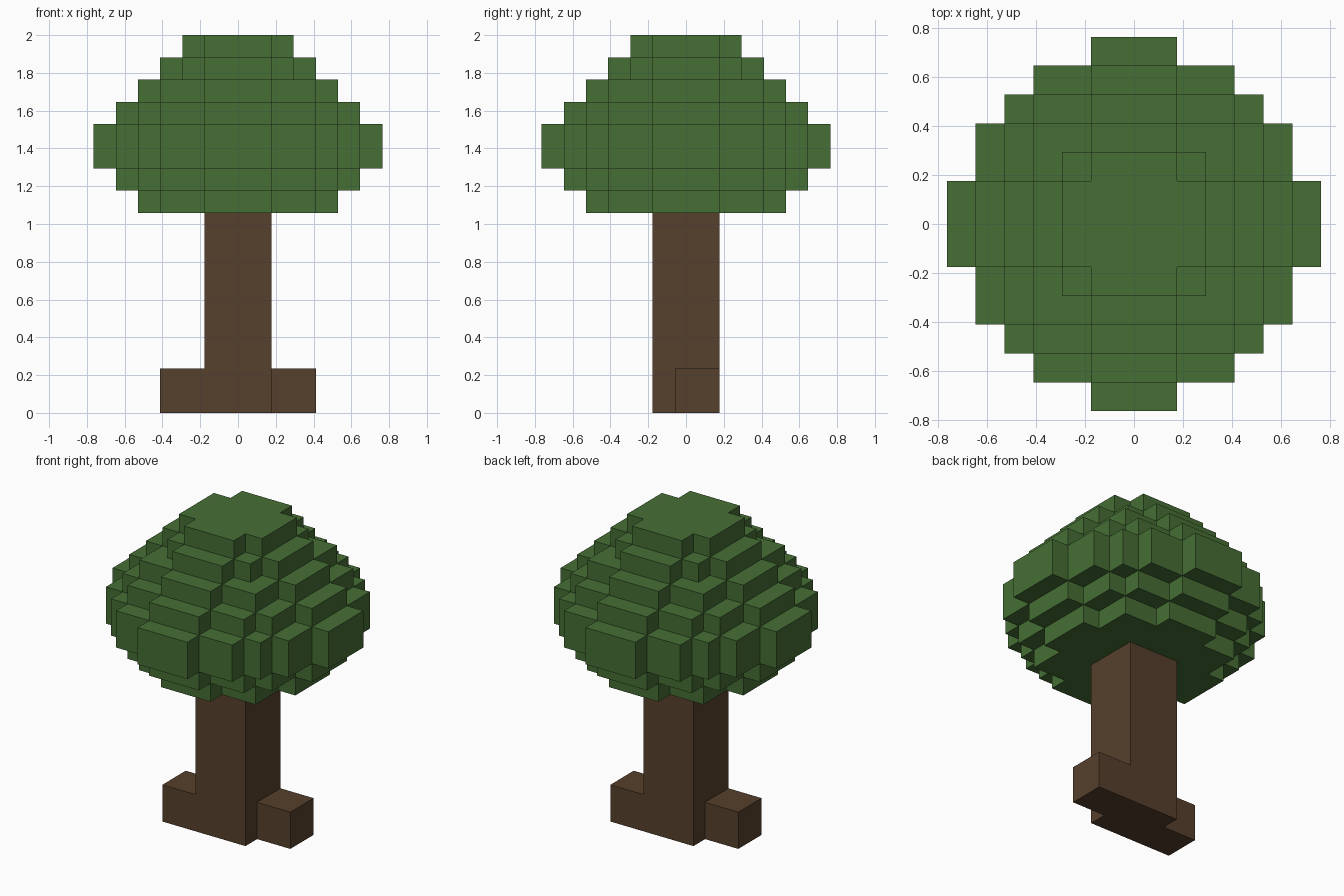
import bpy
import bmesh
from mathutils import Vector

cube = bpy.data.objects.get("Cube")
if cube:
    bpy.data.objects.remove(cube, do_unlink=True)

CELL = 2 / 17  # the tree is 17 blocks tall


def make_material(name, color):
    mat = bpy.data.materials.new(name)
    mat.use_nodes = True
    mat.diffuse_color = color
    mat.node_tree.nodes["Principled BSDF"].inputs["Base Color"].default_value = color
    return mat


def block(xs, ys, zs):
    """Cells in inclusive x, y and z ranges."""
    return {(x, y, z)
            for x in range(xs[0], xs[1] + 1)
            for y in range(ys[0], ys[1] + 1)
            for z in range(zs[0], zs[1] + 1)}


def build_cells(name, cells, solid, mat):
    """Outer skin of a set of block cells, merged into large flat faces."""
    bm = bmesh.new()
    for cell in cells:
        for axis in range(3):
            for sign in (-1, 1):
                step = [0, 0, 0]
                step[axis] = sign
                if tuple(c + s for c, s in zip(cell, step)) in solid:
                    continue
                u, v = Vector((0, 0, 0)), Vector((0, 0, 0))
                u[(axis + 1) % 3] = 0.5
                v[(axis + 2) % 3] = 0.5 * sign
                mid = Vector(cell) + Vector((0, 0, 0.5)) + Vector(step) * 0.5
                corners = (mid - u - v, mid + u - v, mid + u + v, mid - u + v)
                bm.faces.new([bm.verts.new(p * CELL) for p in corners])
    bmesh.ops.remove_doubles(bm, verts=bm.verts, dist=CELL * 0.01)
    bmesh.ops.dissolve_limit(bm, angle_limit=0.01, verts=bm.verts, edges=bm.edges)
    mesh = bpy.data.meshes.new(name)
    bm.to_mesh(mesh)
    bm.free()
    mesh.materials.append(mat)
    obj = bpy.data.objects.new(name, mesh)
    bpy.context.collection.objects.link(obj)
    return obj


bark = make_material("bark brown", (0.093, 0.051, 0.025, 1))
leaf = make_material("leaf green", (0.061, 0.156, 0.035, 1))

# Trunk with two offset root stubs
trunk = block((-1, 1), (-1, 1), (0, 8))
trunk |= block((2, 3), (0, 1), (0, 1))
trunk |= block((-3, -2), (-1, 0), (0, 1))

# Crown: one stepped disc per layer, listed from the bottom up
crown = set()
for z, radius in enumerate((4, 5, 6, 6, 5, 4, 3, 2), start=9):
    disc = block((-radius, radius), (-radius, radius), (z, z))
    crown |= {c for c in disc if c[0] ** 2 + c[1] ** 2 < (radius + 0.3) ** 2}

solid = trunk | crown
build_cells("trunk", trunk, solid, bark)
build_cells("leaf_crown", crown, solid, leaf)
